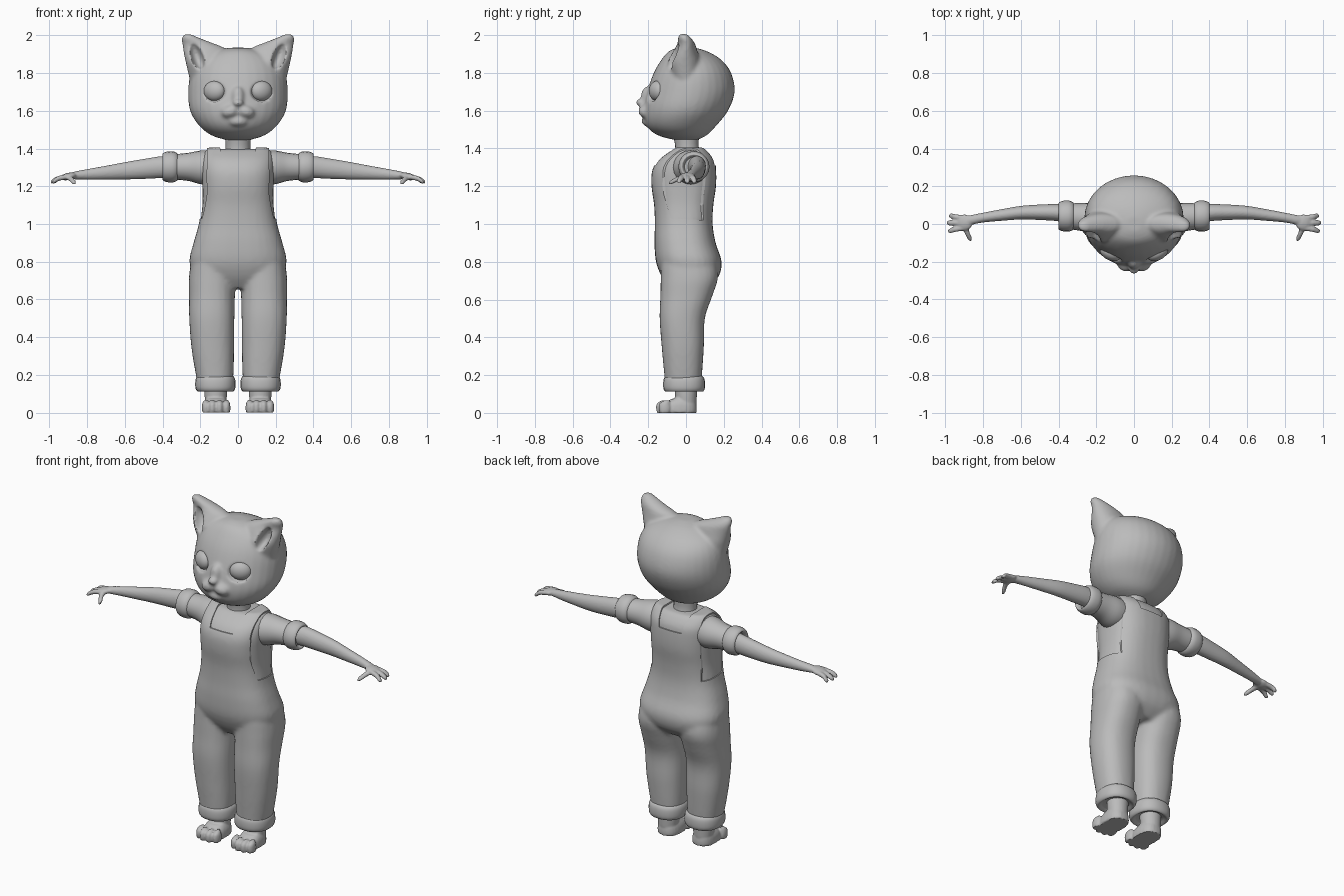
import bpy, bmesh, math
from mathutils import Matrix, Vector

if "Cube" in bpy.data.objects:
    bpy.data.objects.remove(bpy.data.objects["Cube"])

grey = bpy.data.materials.new("soft grey")
grey.diffuse_color = (0.5, 0.5, 0.5, 1)
grey.use_nodes = True
grey.node_tree.nodes["Principled BSDF"].inputs["Base Color"].default_value = grey.diffuse_color


def loft(bm, rings, axis=2, n=24, p=2.0, steps=4):
    """Closed tube through rings (x, y, z, r1, r2), smoothed along its length."""
    rows = []
    for i in range(len(rings) - 1):
        a, b = rings[max(i - 1, 0)], rings[i]
        c, d = rings[i + 1], rings[min(i + 2, len(rings) - 1)]
        for k in range(steps):
            t = k / steps
            rows.append([0.5 * (2 * B + (C - A) * t + (2 * A - 5 * B + 4 * C - D) * t * t
                                + (3 * B - A - 3 * C + D) * t ** 3)
                         for A, B, C, D in zip(a, b, c, d)])
    rows.append(rings[-1])
    u, v = [k for k in range(3) if k != axis]
    loops = []
    for r in rows:
        loop = []
        for j in range(n):
            t = 2 * math.pi * j / n
            co = list(r[:3])
            co[u] += r[3] * math.copysign(abs(math.cos(t)) ** (2 / p), math.cos(t))
            co[v] += r[4] * math.copysign(abs(math.sin(t)) ** (2 / p), math.sin(t))
            loop.append(bm.verts.new(co))
        loops.append(loop)
    for a, b in zip(loops, loops[1:]):
        for j in range(n):
            bm.faces.new((a[j], a[(j + 1) % n], b[(j + 1) % n], b[j]))
    bm.faces.new(loops[0])
    bm.faces.new(loops[-1])


def blob(bm, centre, radii, ry=0, rz=0):
    m = (Matrix.Translation(centre) @ Matrix.Rotation(rz, 4, 'Z')
         @ Matrix.Rotation(ry, 4, 'Y') @ Matrix.Diagonal((*radii, 1)))
    bmesh.ops.create_uvsphere(bm, u_segments=24, v_segments=16, radius=1, matrix=m)


def prism(bm, pts, axis, lo, hi):
    """Extrude a 2D outline along an axis."""
    def co(q, h):
        q = list(q)
        q.insert(axis, h)
        return q
    a = [bm.verts.new(co(q, lo)) for q in pts]
    b = [bm.verts.new(co(q, hi)) for q in pts]
    bm.faces.new(a)
    bm.faces.new(b)
    for i in range(len(a)):
        j = (i + 1) % len(a)
        bm.faces.new((a[i], a[j], b[j], b[i]))


def make(bm, name, mirror=False, voxel=0, smooth=0, cutter=None, revoxel=True):
    """Turn a bmesh into a finished object: mirror, blend, cut, smooth."""
    bmesh.ops.recalc_face_normals(bm, faces=bm.faces)
    me = bpy.data.meshes.new(name)
    bm.to_mesh(me)
    bm.free()
    ob = bpy.data.objects.new(name, me)
    bpy.context.collection.objects.link(ob)

    def blend():
        if voxel:
            m = ob.modifiers.new("blend", 'REMESH')
            m.mode, m.voxel_size = 'VOXEL', voxel
            s = ob.modifiers.new("soften", 'SMOOTH')
            s.factor, s.iterations = 0.5, smooth
    if mirror:
        ob.modifiers.new("mirror", 'MIRROR').use_mirror_merge = False
    blend()
    if cutter:
        b = ob.modifiers.new("cut", 'BOOLEAN')
        b.object, b.operation, b.solver = cutter, 'DIFFERENCE', 'EXACT'
        if revoxel:
            blend()
    dg = bpy.context.evaluated_depsgraph_get()
    done = bpy.data.meshes.new_from_object(ob.evaluated_get(dg))
    ob.modifiers.clear()
    ob.data = done
    done.materials.clear()
    done.materials.append(grey)
    if cutter:
        bpy.data.objects.remove(cutter)
    bpy.ops.object.select_all(action='DESELECT')
    ob.select_set(True)
    bpy.context.view_layer.objects.active = ob
    bpy.ops.object.shade_smooth_by_angle(angle=math.radians(40))
    return ob


# Head: skull, ears and muzzle, with eye sockets and ear dishes carved in
cut = bmesh.new()
for s in (1, -1):
    blob(cut, (s * .125, -.178, 1.705), (.067, .032, .058), rz=s * .5)
    blob(cut, (s * .222, -.1, 1.9), (.036, .085, .085), ry=s * .35)
head_cutter = make(cut, "head_cutter")
head_cutter.hide_render = True

bm = bmesh.new()
loft(bm, [(0, y, z, rx, ry) for z, y, rx, ry in (
    (1.445, .0, .06, .06), (1.47, -.02, .14, .13), (1.52, -.025, .205, .185),
    (1.6, -.002, .254, .225), (1.7, .026, .264, .232), (1.8, .034, .252, .205),
    (1.87, .028, .212, .158), (1.915, .01, .13, .1), (1.935, .0, .04, .04))], n=32)
blob(bm, (0, -.2, 1.67), (.036, .04, .06))
blob(bm, (0, -.24, 1.643), (.03, .026, .02))
blob(bm, (0, -.203, 1.545), (.055, .033, .028))
for s in (1, -1):
    blob(bm, (s * .04, -.207, 1.597), (.052, .046, .036), ry=s * .25)
    loft(bm, [(s * (a + b) / 2, y, z, (b - a) / 2, ry) for z, a, b, y, ry in (
        (1.76, .14, .255, 0, .06), (1.85, .07, .276, -.01, .085),
        (1.9, .065, .287, -.006, .07), (1.935, .075, .293, 0, .055),
        (1.96, .135, .297, 0, .045), (1.985, .2, .3, -.008, .035),
        (2.007, .25, .287, -.015, .02))])
make(bm, "head", voxel=.008, smooth=4, cutter=head_cutter)

# Eyes and mouth line
bm = bmesh.new()
for s in (1, -1):
    blob(bm, (s * .125, -.152, 1.705), (.061, .04, .053), rz=s * .48)
make(bm, "eyes")

# Neck
bm = bmesh.new()
loft(bm, [(0, .01, 1.36, .07, .07), (0, .005, 1.41, .066, .062), (0, 0, 1.48, .07, .07)])
make(bm, "neck")

# Torso, shared by the shirt and the overalls
torso = ((.66, .015, .11, .1), (.72, .022, .225, .15), (.8, .015, .258, .174),
         (.9, -.005, .236, .162), (1.0, -.012, .208, .153), (1.1, -.012, .196, .157),
         (1.2, -.012, .196, .171), (1.28, -.01, .2, .17), (1.34, .002, .198, .15),
         (1.385, .015, .185, .105), (1.405, .018, .165, .08))


def trunk(bm, rows, inset):
    loft(bm, [(0, y, z, rx - inset, ry - inset) for z, y, rx, ry in rows], n=32, p=2.5)


bm = bmesh.new()
trunk(bm, torso[4:10] + ((1.397, .018, .165, .08),), .007)
make(bm, "shirt", voxel=.012, smooth=3)

# Overalls: trunk and legs blended, then neckline and armholes cut away
cut = bmesh.new()
prism(cut, [(-.075, 1.31), (.075, 1.31), (.105, 1.45), (-.105, 1.45)], 1, -.4, .4)
for s in (1, -1):
    lo, hi = sorted((s * .165, s * .4))
    prism(cut, [(-.08, 1.03), (.1, 1.02), (.13, 1.2), (.13, 1.33), (.09, 1.45),
                (-.06, 1.45), (-.12, 1.3), (-.125, 1.18)], 0, lo, hi)
bib_cutter = make(cut, "bib_cutter")
bib_cutter.hide_render = True
bm = bmesh.new()
trunk(bm, torso, 0)
for s in (1, -1):
    loft(bm, [(s * x, y, z, rx, ry) for z, x, y, rx, ry in (
        (.15, .122, -.015, .09, .095), (.2, .124, -.015, .1, .1),
        (.35, .134, -.017, .114, .112), (.5, .139, -.02, .12, .12),
        (.62, .138, .002, .122, .138), (.72, .136, .018, .124, .152),
        (.82, .13, .01, .11, .14), (.92, .11, 0, .06, .1))], p=2.3)
make(bm, "overalls", voxel=.012, smooth=5, cutter=bib_cutter, revoxel=False)

# Rolled trouser cuffs
bm = bmesh.new()
loft(bm, [(.12, -.01, z, r, r + .004) for z, r in (
    (.125, .07), (.112, .092), (.125, .104), (.15, .107), (.178, .104), (.194, .094),
    (.19, .08))], p=2.3)
make(bm, "trouser_cuffs", mirror=True)

# Feet with four toes and flat soles
bm = bmesh.new()
loft(bm, [(.118, 0, .05, .056, .056), (.118, 0, .1, .06, .058), (.118, 0, .16, .06, .06)])
loft(bm, [(.116, -.035, 0, .064, .09), (.116, -.035, .02, .066, .092),
          (.117, -.03, .05, .062, .084), (.118, -.015, .075, .05, .06)], p=2.5)
for x, y in ((.062, -.112), (.098, -.126), (.136, -.126), (.17, -.112)):
    loft(bm, [(x, y, 0, .02, .028), (x, y, .025, .022, .033), (x, y, .05, .019, .028),
              (x, y + .01, .066, .009, .014)], n=16)
make(bm, "feet", mirror=True, voxel=.006, smooth=2)

# Sleeves with turned-up cuffs
bm = bmesh.new()
loft(bm, [(x, y, z, ry, rz) for x, y, z, ry, rz in (
    (.12, .02, 1.3, .09, .085), (.19, .025, 1.3, .092, .09), (.26, .035, 1.303, .076, .075),
    (.325, .04, 1.303, .07, .068))], axis=0, n=20)
loft(bm, [(x, .042, 1.303, r, r) for x, r in (
    (.315, .06), (.325, .074), (.345, .082), (.375, .081), (.396, .073), (.4, .062),
    (.38, .05))], axis=0, n=20)
make(bm, "sleeves", mirror=True)

# Arms and hands
bm = bmesh.new()
loft(bm, [(.28, .045, 1.305, .055, .055), (.4, .06, 1.302, .046, .058),
          (.5, .062, 1.292, .041, .053), (.6, .06, 1.282, .036, .046),
          (.7, .048, 1.272, .031, .037), (.8, .034, 1.263, .026, .028),
          (.87, .02, 1.257, .026, .02), (.9, .014, 1.252, .026, .014)], axis=0)
blob(bm, (.9, .008, 1.252), (.045, .043, .019), ry=.2)
for y0, y1, x in ((.032, .043, .982), (.006, .006, .993), (-.02, -.036, .986)):
    loft(bm, [(.9, y0, 1.252, .015, .014), (.95, (y0 + y1) / 2, 1.242, .015, .014),
              (x - .012, y1, 1.228, .014, .013), (x, y1, 1.221, .007, .007)], axis=0, n=12)
loft(bm, [(.9, .0, 1.248, .018, .013), (.888, -.04, 1.24, .015, .013),
          (.872, -.075, 1.223, .013, .012), (.867, -.09, 1.216, .007, .007)], axis=1, n=12)
make(bm, "arms", mirror=True, voxel=.006, smooth=2)
